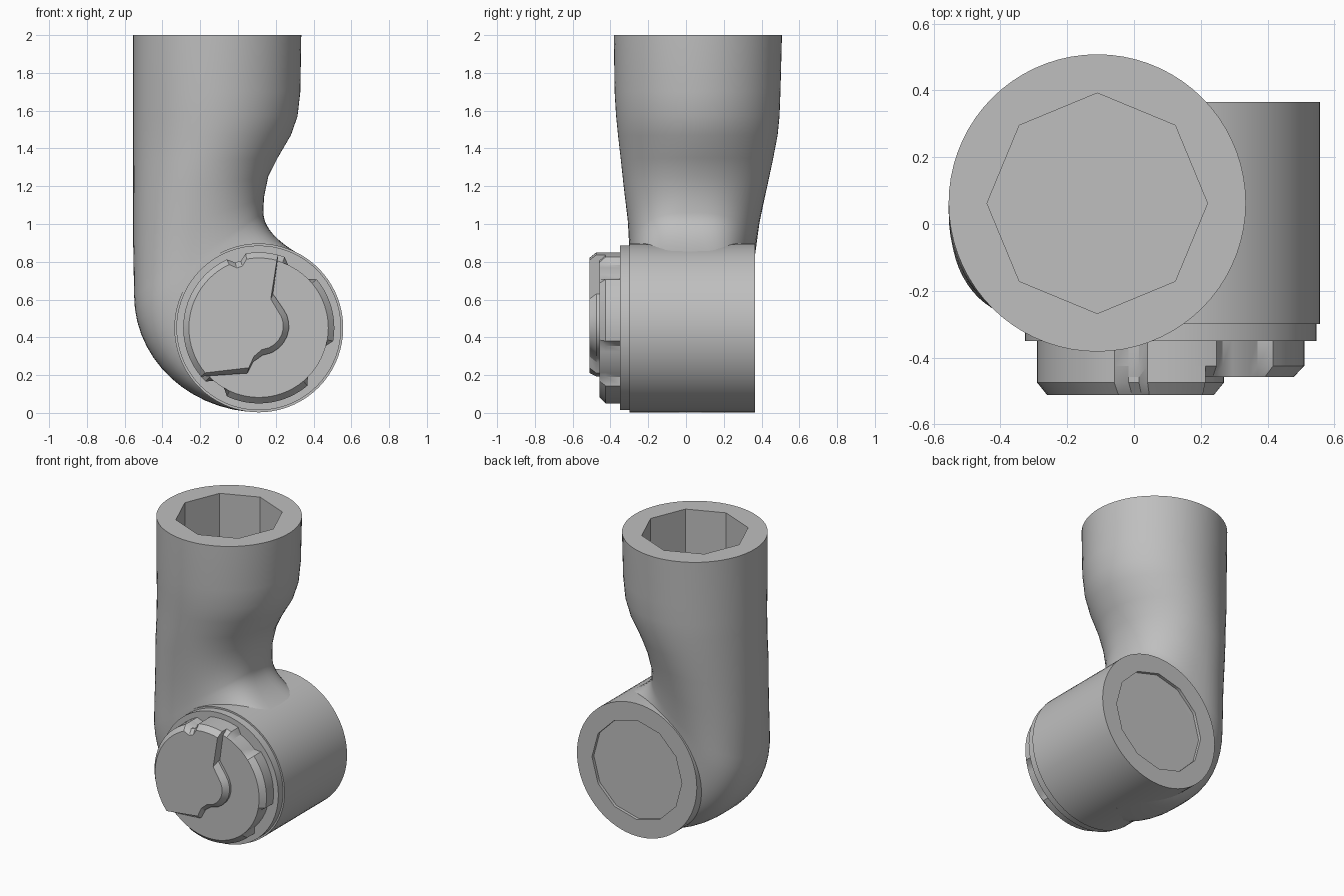
import bpy
import bmesh
from math import sin, cos, pi, radians, atan2, hypot, copysign
from mathutils import Vector

cube = bpy.data.objects.get("Cube")
if cube:
    bpy.data.objects.remove(cube)

grey = bpy.data.materials.new("plain grey")
grey.use_nodes = True
tint = (0.52, 0.52, 0.52, 1)
grey.diffuse_color = tint
grey.node_tree.nodes["Principled BSDF"].inputs["Base Color"].default_value = tint

SIDES = 72
HUB = Vector((0.11, 0, 0.45))   # centre of the joint barrel
RADIUS = 0.447


def loft(name, rings):
    """Skin a stack of equal rings and close both ends."""
    bm = bmesh.new()
    rows = [[bm.verts.new(p) for p in ring] for ring in rings]
    for low, high in zip(rows, rows[1:]):
        for i in range(len(low)):
            j = (i + 1) % len(low)
            bm.faces.new((low[i], low[j], high[j], high[i]))
    bm.faces.new(rows[0])
    bm.faces.new(rows[-1])
    bmesh.ops.recalc_face_normals(bm, faces=bm.faces)
    mesh = bpy.data.meshes.new(name)
    bm.to_mesh(mesh)
    bm.free()
    mesh.materials.append(grey)
    obj = bpy.data.objects.new(name, mesh)
    bpy.context.collection.objects.link(obj)
    bpy.ops.object.select_all(action='DESELECT')
    obj.select_set(True)
    bpy.context.view_layer.objects.active = obj
    bpy.ops.object.shade_smooth_by_angle(angle=radians(32))


ANGLES = [2 * pi * i / SIDES for i in range(SIDES)]


def ngon(a, radius, n):
    """Distance to the edge of a regular polygon in direction a."""
    step = 2 * pi / n
    return radius * cos(step / 2) / cos(a % step - step / 2)


def hub_ring(y, reach):
    """Ring round the barrel axis; reach gives the radius by angle."""
    return [HUB + Vector((reach(a) * cos(a), y, reach(a) * sin(a))) for a in ANGLES]


def section(left, right, front, back, power):
    """Slice of the arm between two outline points: oval at power 1, boxier below."""
    lo, hi = Vector((left[0], 0, left[1])), Vector((right[0], 0, right[1]))
    mid, half = (lo + hi) / 2, (hi - lo) / 2
    mid.y = (front + back) / 2
    deep = Vector((0, (back - front) / 2, 0))

    def swell(v):
        return copysign(abs(v) ** power, v)

    return [mid + half * swell(cos(a)) + deep * swell(sin(a)) for a in ANGLES]


# Curved arm: elbow slices fan round the inner corner, boxy where they meet the barrel
STEPS = 14
arm_rings = []
for i in range(STEPS + 1):
    t = i / STEPS
    outer = (0.12 - 0.67 * sin(t * pi / 2), 0.62 - 0.617 * cos(t * pi / 2))
    inner = (0.135 + 0.225 * (1 - t) ** 2, 0.82 + 0.24 * t)
    arm_rings.append(section(outer, inner, -0.298, 0.343 + 0.02 * t ** 4, 0.45 + 0.35 * t))

shaft = [  # height at left and right, right edge, front, back, power
    (0.9, 1.14, 0.137, -0.308, 0.39, 0.9),
    (1.15, 1.25, 0.16, -0.33, 0.43, 0.95),
    (1.33, 1.35, 0.21, -0.345, 0.46, 1),
    (1.47, 1.47, 0.28, -0.36, 0.485, 1),
    (1.57, 1.57, 0.315, -0.37, 0.495, 1),
    (1.7, 1.7, 0.33, -0.378, 0.5, 1),
    (2, 2, 0.335, -0.382, 0.508, 1),
]
for z_left, z_right, edge, front, back, power in shaft:
    arm_rings.append(section((-0.555, z_left), (edge, z_right), front, back, power))

# Eight-sided socket sunk into the top of the arm
for z in (2, 1.5):
    arm_rings.append([Vector((-0.11 + ngon(a, 0.33, 8) * cos(a),
                              0.062 + ngon(a, 0.33, 8) * sin(a), z)) for a in ANGLES])
loft("arm", arm_rings)

# Joint barrel with a shallow recess in the back
loft("joint_barrel", [
    hub_ring(-0.3, lambda a: RADIUS),
    hub_ring(0.366, lambda a: RADIUS),
    hub_ring(0.366, lambda a: ngon(a, 0.335, 12)),
    hub_ring(0.346, lambda a: ngon(a, 0.335, 12)),
])

# Thin collar in front of the barrel
loft("collar", [hub_ring(y, lambda a: 0.436) for y in (-0.35, -0.29)])

# Locking cap: four chamfered tabs round a plain disc
TABS = [(-14, 41), (69, 101), (114, 228), (244, 311)]
DISC = 0.368


def cap_reach(a):
    d = (a * 180 / pi + 40) % 360 - 40
    return 0.4 if any(s <= d <= e for s, e in TABS) else DISC


loft("cap", [
    hub_ring(-0.34, cap_reach),
    hub_ring(-0.425, cap_reach),
    hub_ring(-0.458, lambda a: DISC),
])

# Raised plate on the cap: rim arc, then a stepped edge with a round bulge
outline = []
for d in range(75, 222, 5):
    a = radians(d)
    outline.append((cap_reach(a) * cos(a), cap_reach(a) * sin(a)))
outline += [(-0.06, -0.24), (-0.03, -0.18), (0.02, -0.145)]
outline += [(-0.01 + 0.17 * cos(radians(d)), 0.01 + 0.16 * sin(radians(d)))
            for d in range(-62, 50, 14)]
outline += [(0.075, 0.18)]


def plate_ring(y, inset):
    pts = []
    for x, z in outline:
        a, r = atan2(z, x), hypot(x, z) - inset
        pts.append(HUB + Vector((r * cos(a), y, r * sin(a))))
    return pts


loft("raised_plate", [plate_ring(-0.4, 0), plate_ring(-0.475, 0), plate_ring(-0.512, 0.03)])
